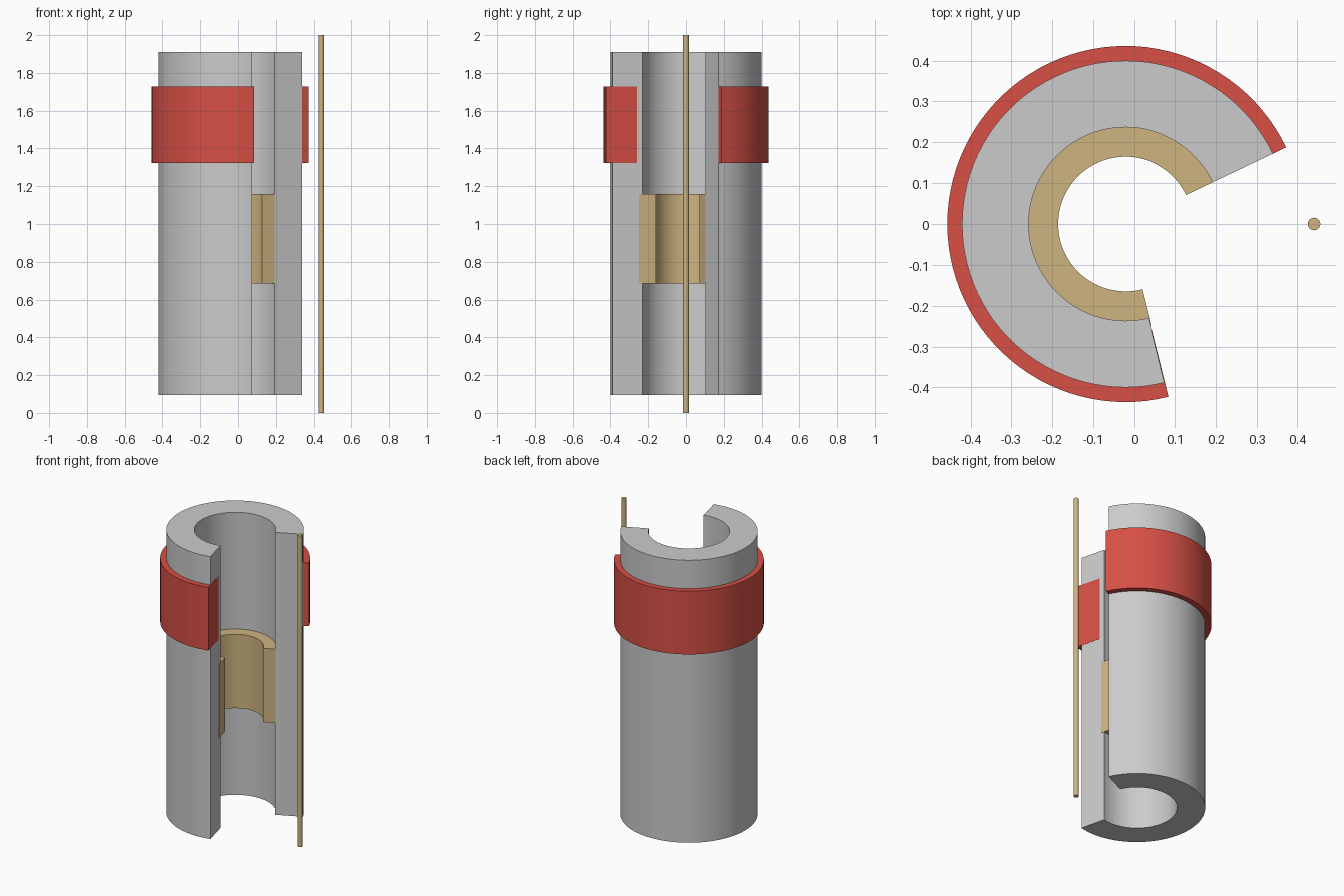
import bpy, bmesh, math

if "Cube" in bpy.data.objects:
    bpy.data.objects.remove(bpy.data.objects["Cube"])

CX = -0.021                       # axis of the split tube
A0, A1 = math.radians(25.5), math.radians(283.9)
SEG = 72


def material(name, rgb):
    m = bpy.data.materials.new(name)
    m.diffuse_color = (*rgb, 1)
    m.use_nodes = True
    m.node_tree.nodes["Principled BSDF"].inputs["Base Color"].default_value = m.diffuse_color
    return m


RED = material("red", (0.68, 0.08, 0.06))
TAN = material("tan", (0.62, 0.46, 0.22))


def finish(name, bm, mat=None):
    bmesh.ops.recalc_face_normals(bm, faces=bm.faces[:])
    me = bpy.data.meshes.new(name)
    bm.to_mesh(me)
    bm.free()
    ob = bpy.data.objects.new(name, me)
    bpy.context.collection.objects.link(ob)
    if mat:
        me.materials.append(mat)
    bpy.ops.object.select_all(action='DESELECT')
    ob.select_set(True)
    bpy.context.view_layer.objects.active = ob
    bpy.ops.object.shade_smooth_by_angle(angle=math.radians(30))
    return ob


def split_tube(name, r_in, r_out, z0, z1, mat=None, flap=None):
    """Rectangular section swept round the axis; flap = (r0, r1) thin plate on the front cut."""
    bm = bmesh.new()
    section = [(r_in, z0), (r_out, z0), (r_out, z1), (r_in, z1)]
    rings = []
    for i in range(SEG + 1):
        a = A0 + (A1 - A0) * i / SEG
        rings.append([bm.verts.new((CX + r * math.cos(a), r * math.sin(a), z))
                      for r, z in section])
    for p, q in zip(rings, rings[1:]):
        for k in range(4):
            n = (k + 1) % 4
            bm.faces.new((p[k], p[n], q[n], q[k]))
    bm.faces.new(rings[0])
    bm.faces.new(rings[-1])
    if flap:
        c, s = math.cos(A1), math.sin(A1)
        t = 0.0015
        layers = [[bm.verts.new((CX + r * c - d * s, r * s + d * c, z))
                   for r, z in ((flap[0], z0), (flap[1], z0), (flap[1], z1), (flap[0], z1))]
                  for d in (-t, t)]
        bm.faces.new(layers[0])
        bm.faces.new(layers[1])
        for k in range(4):
            n = (k + 1) % 4
            bm.faces.new((layers[0][k], layers[0][n], layers[1][n], layers[1][k]))
    return finish(name, bm, mat)


# Main split tube
split_tube("tube_body", 0.237, 0.400, 0.095, 1.91)
# Outer band, with a plate lying over the front cut face
split_tube("outer_band", 0.400, 0.436, 1.322, 1.728, RED, flap=(0.268, 0.436))
# Inner liner
split_tube("inner_liner", 0.165, 0.238, 0.685, 1.16, TAN, flap=(0.165, 0.256))

# Thin upright rod beside the opening
bm = bmesh.new()
bmesh.ops.create_cone(bm, cap_ends=True, segments=16, radius1=0.0155, radius2=0.0155, depth=2.0)
bmesh.ops.translate(bm, verts=bm.verts[:], vec=(0.441, 0, 1.0))
finish("rod", bm, TAN)
